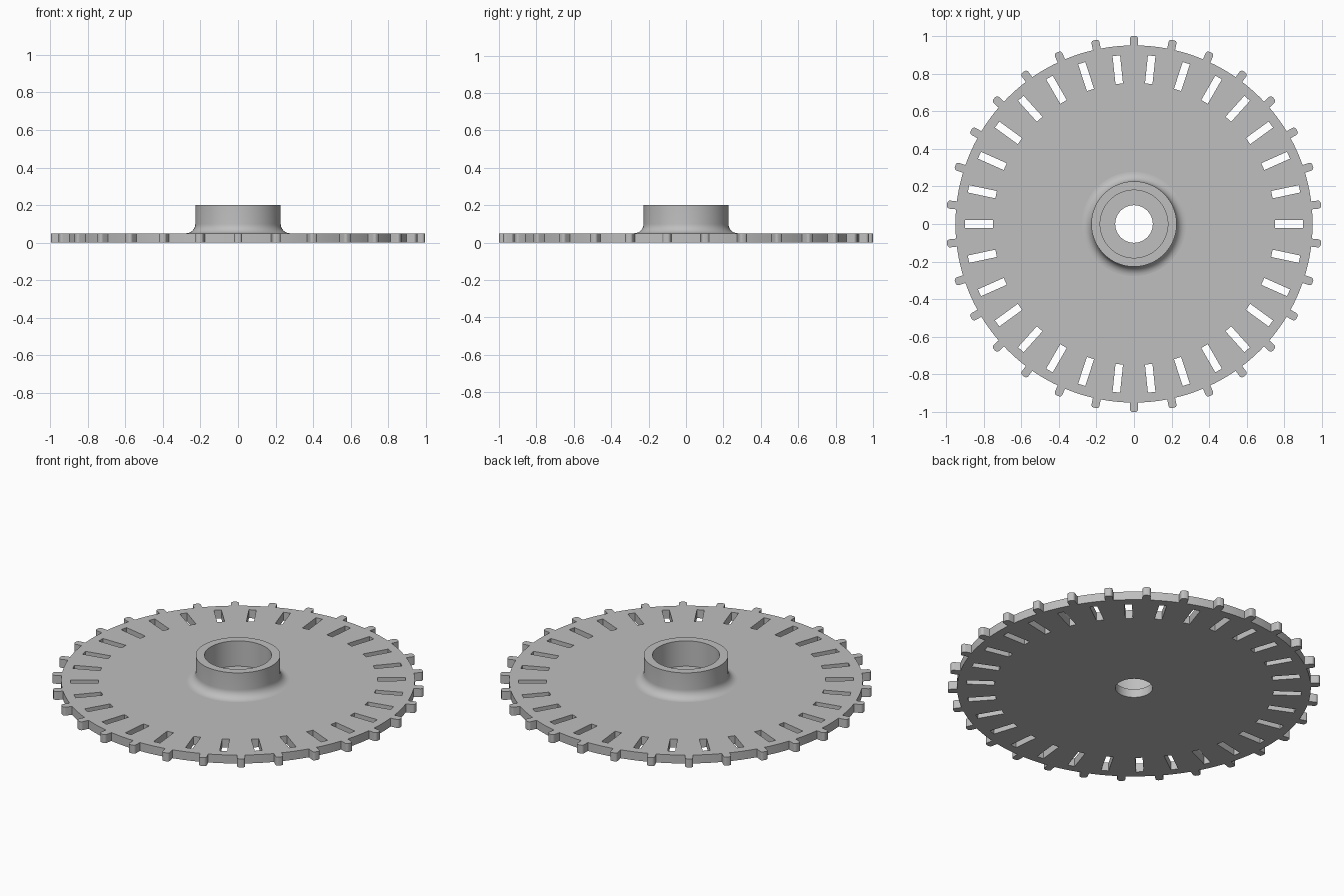
import bpy, bmesh, math
from mathutils import Vector, Matrix

if "Cube" in bpy.data.objects:
    bpy.data.objects.remove(bpy.data.objects["Cube"])

COUNT = 30                  # teeth and slots
STEP = 2 * math.pi / COUNT
RIM, TIP, TOOTH_HALF, CORNER = 0.95, 1.0, 0.0215, 0.015
THICK = 0.05

grey = bpy.data.materials.new("light_grey")
grey.diffuse_color = (0.52, 0.52, 0.52, 1)
grey.use_nodes = True
grey.node_tree.nodes["Principled BSDF"].inputs["Base Color"].default_value = grey.diffuse_color


def polar(r, a):
    return Vector((r * math.cos(a), r * math.sin(a)))


def rotated(points, a):
    m = Matrix.Rotation(a, 2)
    return [m @ Vector(p) for p in points]


def circle(r, n):
    return [polar(r, 2 * math.pi * i / n) for i in range(n)]


def arc(cx, cy, r, a0, a1, n):
    return [Vector((cx, cy)) + polar(r, a0 + (a1 - a0) * i / n) for i in range(n + 1)]


def finish(obj):
    """Weld, fix normals, smooth the curved surfaces and colour the part."""
    bm = bmesh.new()
    bm.from_mesh(obj.data)
    bmesh.ops.remove_doubles(bm, verts=bm.verts, dist=1e-5)
    bmesh.ops.recalc_face_normals(bm, faces=bm.faces)
    bm.to_mesh(obj.data)
    bm.free()
    obj.data.materials.clear()
    obj.data.materials.append(grey)
    bpy.ops.object.select_all(action='DESELECT')
    obj.select_set(True)
    bpy.context.view_layer.objects.active = obj
    bpy.ops.object.shade_smooth_by_angle(angle=math.radians(30))


# Toothed plate outline: one rounded tooth plus a rim arc, repeated
half = math.asin(TOOTH_HALF / RIM)
c = TOOTH_HALF - CORNER
tooth = [polar(RIM, -half)]
tooth += arc(TIP - CORNER, -c, CORNER, -math.pi / 2, 0, 5)
tooth += arc(TIP - CORNER, c, CORNER, 0, math.pi / 2, 5)
tooth += [polar(RIM, half + (STEP - 2 * half) * i / 5) for i in range(5)]
outline = []
for k in range(COUNT):
    outline += rotated(tooth, math.pi / 2 + k * STEP)

# Radial slots midway between the teeth, and the centre bore
slot = [(0.75, -0.02), (0.90, -0.02), (0.90, 0.02), (0.75, 0.02)]
loops = [outline, circle(0.10, 64)]
loops += [rotated(slot, k * STEP) for k in range(COUNT)]

# Plate: filled flat curve with holes, given thickness
curve = bpy.data.curves.new("toothed_plate", 'CURVE')
curve.dimensions = '2D'
curve.fill_mode = 'BOTH'
curve.extrude = THICK / 2
for loop in loops:
    spline = curve.splines.new('POLY')
    spline.points.add(len(loop) - 1)
    for p, co in zip(spline.points, loop):
        p.co = (co.x, co.y, 0, 1)
    spline.use_cyclic_u = True
plate = bpy.data.objects.new("toothed_plate", curve)
bpy.context.collection.objects.link(plate)
bpy.context.view_layer.objects.active = plate
plate.select_set(True)
bpy.ops.object.convert(target='MESH')
plate = bpy.context.view_layer.objects.active
plate.data.transform(Matrix.Translation((0, 0, THICK / 2)))
finish(plate)

# Hub collar: lathed profile with a fillet at its foot
profile = [Vector((0.18, THICK)), Vector((0.18, 0.20)), Vector((0.227, 0.20))]
profile += arc(0.277, THICK + 0.05, 0.05, math.pi, 1.5 * math.pi, 8)
bm = bmesh.new()
verts = [bm.verts.new((p.x, 0, p.y)) for p in profile]
edges = [bm.edges.new(pair) for pair in zip(verts, verts[1:])]
bmesh.ops.spin(bm, geom=verts + edges, cent=(0, 0, 0), axis=(0, 0, 1),
               angle=2 * math.pi, steps=96, use_merge=True)
mesh = bpy.data.meshes.new("hub_collar")
bm.to_mesh(mesh)
bm.free()
hub = bpy.data.objects.new("hub_collar", mesh)
bpy.context.collection.objects.link(hub)
finish(hub)
# Open shell: make sure the flat top of the collar faces up
top = max(hub.data.polygons, key=lambda f: f.center.z)
if top.normal.z < 0:
    hub.data.flip_normals()
